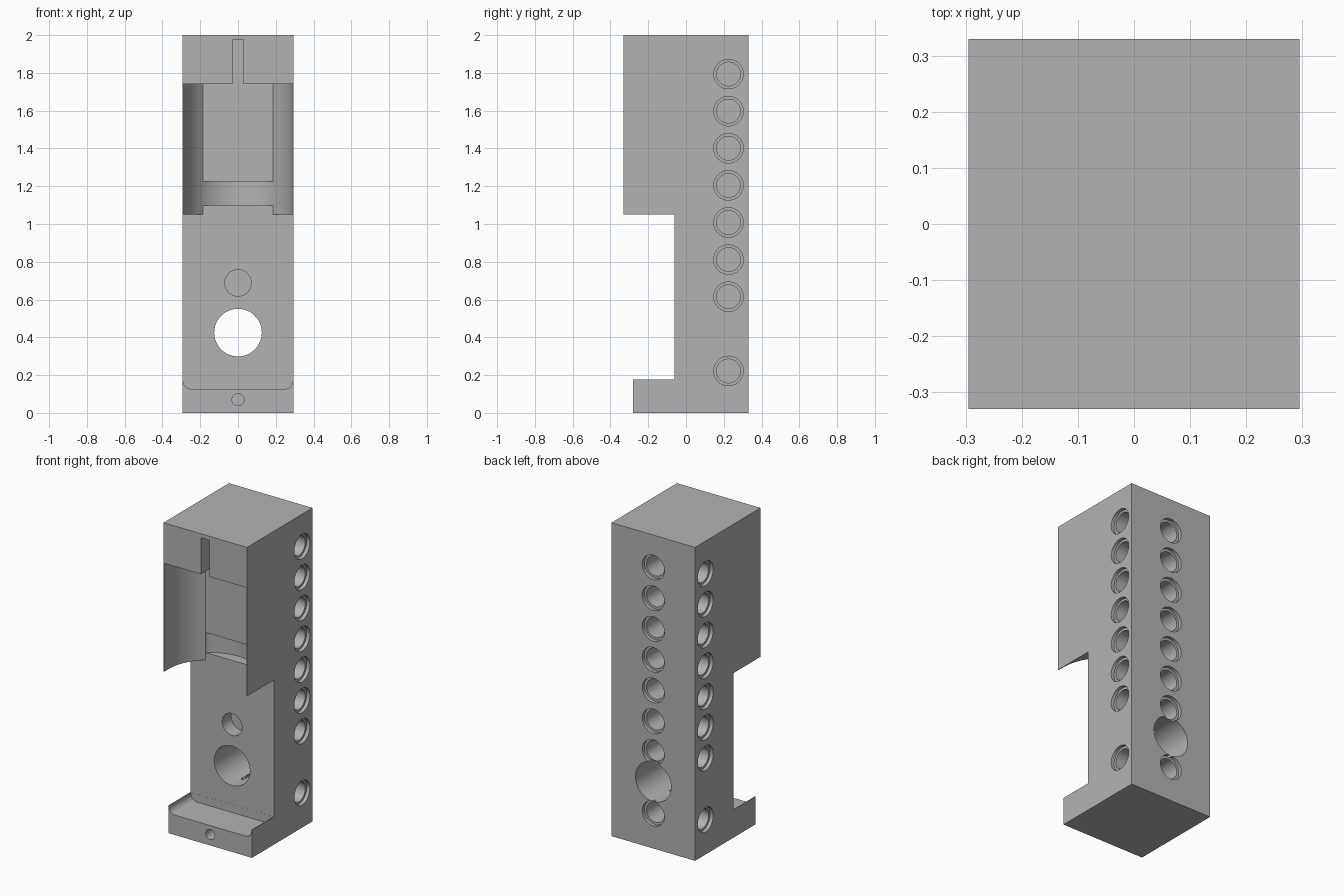
import bpy, bmesh, math
from mathutils import Matrix, Vector

cube = bpy.data.objects.get("Cube")
if cube:
    bpy.data.objects.remove(cube, do_unlink=True)

HALF_W = 0.295      # half width of the block
BACK = 0.33         # rear face
FACE = -0.06        # recessed front face
SEG = 48


def finish(name, bm):
    bmesh.ops.recalc_face_normals(bm, faces=bm.faces)
    mesh = bpy.data.meshes.new(name)
    bm.to_mesh(mesh)
    bm.free()
    ob = bpy.data.objects.new(name, mesh)
    bpy.context.collection.objects.link(ob)
    return ob


def prism(name, points, direction):
    """Extrude a closed outline of 3D points along a direction."""
    bm = bmesh.new()
    face = bm.faces.new([bm.verts.new(p) for p in points])
    ext = bmesh.ops.extrude_face_region(bm, geom=[face])
    moved = [v for v in ext["geom"] if isinstance(v, bmesh.types.BMVert)]
    bmesh.ops.translate(bm, verts=moved, vec=direction)
    return finish(name, bm)


def lathe(bm, start, axis, steps):
    """Solid of revolution from (radius, depth) steps along an axis."""
    turn = Vector(axis).to_track_quat('Z', 'Y').to_matrix().to_4x4()
    place = Matrix.Translation(start) @ turn
    rings = []
    for r, d in steps:
        angles = [math.tau * i / SEG for i in range(SEG)]
        rings.append([bm.verts.new(place @ Vector((r * math.cos(a), r * math.sin(a), d)))
                      for a in angles])
    for low, high in zip(rings, rings[1:]):
        for i in range(SEG):
            j = (i + 1) % SEG
            bm.faces.new((low[i], low[j], high[j], high[i]))
    bm.faces.new(rings[0])
    bm.faces.new(rings[-1])


def arc(cx, cy, r, a0, a1, n):
    steps = [math.radians(a0 + (a1 - a0) * i / n) for i in range(n + 1)]
    return [(cx + r * math.cos(a), cy + r * math.sin(a)) for a in steps]


# Main block: side profile with foot, recessed face and overhanging head
side = [(BACK, 0), (BACK, 2), (-0.33, 2), (-0.33, 1.05), (FACE, 1.05),
        (FACE, 0.177), (-0.28, 0.177), (-0.28, 0)]
block = prism("block", [(-HALF_W, y, z) for y, z in side], (2 * HALF_W, 0, 0))
cutters = []

# Round cradle in the head, with a flat rear panel
R, CY = 0.29, -0.283
flat = math.degrees(math.asin((FACE - 0.0006 - CY) / R))
outline = ([(R, -0.4)] + arc(0, CY, R, 0, flat, 14)
           + arc(0, CY, R, 180 - flat, 180, 14) + [(-R, -0.4)])
cutters.append(prism("cradle_cut", [(x, y, 1.0) for x, y in outline], (0, 0, 0.742)))

# Deeper round groove low in the cradle
outline = arc(0, CY, R - 0.0005, 0, 180, 48)
cutters.append(prism("groove_cut", [(x, y, 1.098) for x, y in outline], (0, 0, 0.127)))

# Narrow slot above the cradle
slot = [(-0.03, 1.7), (0.03, 1.7), (0.03, 1.975), (-0.03, 1.975)]
cutters.append(prism("slot_cut", [(x, -0.4, z) for x, z in slot], (0, 0.335, 0)))

# Shallow tray with rounded corners in the foot
tray = ([(-0.29, 0.3)] + arc(-0.25, 0.167, 0.04, 180, 270, 8)
        + arc(0.25, 0.167, 0.04, 270, 360, 8) + [(0.29, 0.3)])
cutters.append(prism("tray_cut", [(x, -0.35, z) for x, z in tray], (0, 0.2895, 0)))

# Front bores: large through bore, blind bore and small foot bore
bm = bmesh.new()
for y, z, r, depth in [(-0.2, 0.425, 0.126, 0.7), (-0.2, 0.688, 0.07, 0.23),
                       (-0.35, 0.07, 0.032, 0.25)]:
    lathe(bm, (0, y, z), (0, 1, 0), [(r, 0), (r, depth)])
cutters.append(finish("front_bore_cut", bm))

# Counterbored hole rows on both sides and the back
PITCH = 0.1965
heights = [0.222 + PITCH * k for k in (0, 2, 3, 4, 5, 6, 7, 8)]
WIDE, NARROW, OUT = 0.078, 0.063, 0.05
mouth = [(WIDE, -OUT), (WIDE, 0.022), (NARROW, 0.022)]
side_hole = mouth + [(NARROW, 0.19)]
back_hole = mouth + [(NARROW, 0.175), (WIDE, 0.175), (WIDE, 0.29)]
rows = [("left_hole_cut", (HALF_W, 0.225), (-1, 0, 0), side_hole),
        ("right_hole_cut", (-HALF_W, 0.225), (1, 0, 0), side_hole),
        ("back_hole_cut", (0, BACK), (0, -1, 0), back_hole)]
for name, (x, y), axis, steps in rows:
    bm = bmesh.new()
    for z in heights:
        lathe(bm, (x, y, z), axis, steps)
    cutters.append(finish(name, bm))

# Apply every cut, then drop the cutters
for c in cutters:
    c.hide_render = True
    mod = block.modifiers.new(c.name, 'BOOLEAN')
    mod.operation = 'DIFFERENCE'
    mod.solver = 'EXACT'
    mod.object = c
bpy.context.view_layer.update()
graph = bpy.context.evaluated_depsgraph_get()
result = bpy.data.meshes.new_from_object(block.evaluated_get(graph))
block.modifiers.clear()
block.data = result
for c in cutters:
    bpy.data.objects.remove(c, do_unlink=True)

# Plain grey finish
grey = bpy.data.materials.new("plain_grey")
grey.use_nodes = True
colour = (0.45, 0.45, 0.45, 1)
grey.diffuse_color = colour
grey.node_tree.nodes["Principled BSDF"].inputs["Base Color"].default_value = colour
block.data.materials.clear()
block.data.materials.append(grey)
for p in block.data.polygons:
    p.material_index = 0

bpy.ops.object.select_all(action='DESELECT')
block.select_set(True)
bpy.context.view_layer.objects.active = block
bpy.ops.object.shade_smooth_by_angle(angle=math.radians(30))
